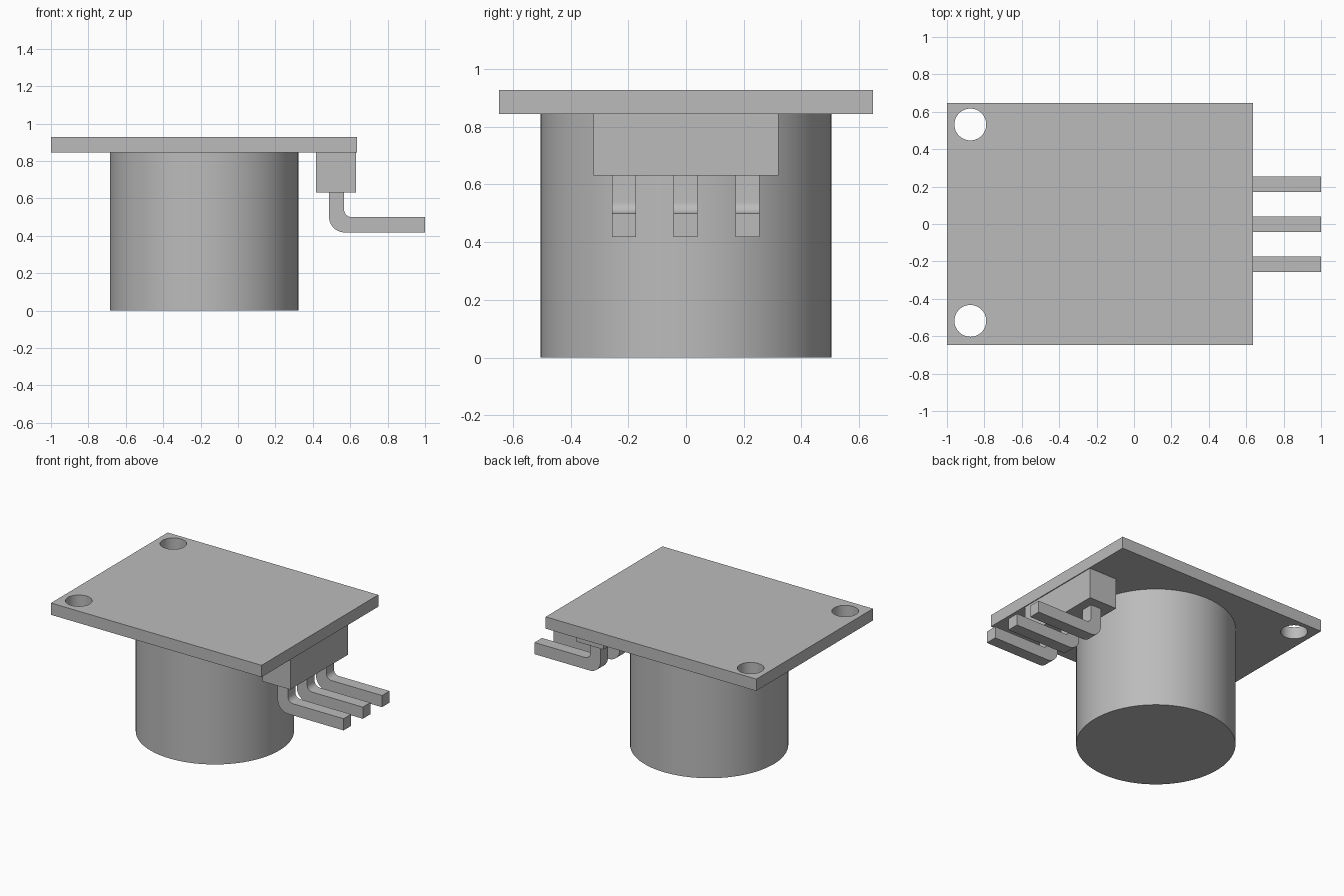
import bpy, bmesh, math
from mathutils import Vector

if "Cube" in bpy.data.objects:
    bpy.data.objects.remove(bpy.data.objects["Cube"])

grey = bpy.data.materials.new("plain grey")
grey.use_nodes = True
colour = (0.5, 0.5, 0.5, 1)
grey.diffuse_color = colour
grey.node_tree.nodes["Principled BSDF"].inputs["Base Color"].default_value = colour


def finish(name, bm):
    bmesh.ops.recalc_face_normals(bm, faces=bm.faces)
    mesh = bpy.data.meshes.new(name)
    bm.to_mesh(mesh)
    bm.free()
    mesh.materials.append(grey)
    obj = bpy.data.objects.new(name, mesh)
    bpy.context.collection.objects.link(obj)
    return obj


def box(name, low, high):
    low, high = Vector(low), Vector(high)
    bm = bmesh.new()
    bmesh.ops.create_cube(bm, size=1)
    bmesh.ops.scale(bm, vec=high - low, verts=bm.verts)
    bmesh.ops.translate(bm, vec=(low + high) / 2, verts=bm.verts)
    return finish(name, bm)


def cylinder(name, x, y, radius, z0, z1, segments=96):
    bm = bmesh.new()
    bmesh.ops.create_cone(bm, cap_ends=True, segments=segments, radius1=radius,
                          radius2=radius, depth=z1 - z0)
    bmesh.ops.translate(bm, vec=(x, y, (z0 + z1) / 2), verts=bm.verts)
    return finish(name, bm)


def smooth(obj):
    bpy.ops.object.select_all(action='DESELECT')
    obj.select_set(True)
    bpy.context.view_layer.objects.active = obj
    bpy.ops.object.shade_smooth_by_angle(angle=math.radians(30))


# Circuit board with two mounting holes
BOARD_LOW, BOARD_TOP = 0.845, 0.928
board = box("board", (-1, -0.648, BOARD_LOW), (0.637, 0.648, BOARD_TOP))
for side, y in (("left", 0.532), ("right", -0.518)):
    cutter = cylinder(f"hole_cutter_{side}", -0.875, y, 0.085, 0.8, 1, 48)
    cutter.hide_render = True
    cut = board.modifiers.new(f"hole_{side}", 'BOOLEAN')
    cut.operation = 'DIFFERENCE'
    cut.solver = 'EXACT'
    cut.object = cutter
    bpy.context.view_layer.objects.active = board
    bpy.ops.object.modifier_apply(modifier=cut.name)
    bpy.data.objects.remove(cutter)
smooth(board)

# Round body hanging below the board
smooth(cylinder("round_body", -0.18, 0, 0.504, 0, BOARD_LOW))

# Connector block
HEADER_LOW = 0.631
box("connector_block", (0.417, -0.321, HEADER_LOW), (0.631, 0.32, BOARD_LOW))


def arc(cx, cz, radius, steps=10):
    angles = [math.pi + math.pi / 2 * i / steps for i in range(steps + 1)]
    return [(cx + radius * math.cos(a), cz + radius * math.sin(a)) for a in angles]


# Bent square pins, extruded from an L-shaped side profile
LEFT, RIGHT, LOW, HIGH, WIDTH = 0.487, 0.567, 0.418, 0.5, 0.083
outer = arc(LEFT + 0.083, LOW + 0.083, 0.083)
inner = arc(RIGHT + 0.04, HIGH + 0.04, 0.04)
profile = ([(LEFT, HEADER_LOW)] + outer + [(1, LOW), (1, HIGH)]
           + inner[::-1] + [(RIGHT, HEADER_LOW)])
for i, name in enumerate(("right", "middle", "left")):
    y = (i - 1) * 0.2135 - 0.001
    bm = bmesh.new()
    face = bm.faces.new([bm.verts.new((x, y - WIDTH / 2, z)) for x, z in profile])
    moved = bmesh.ops.extrude_face_region(bm, geom=[face])["geom"]
    bmesh.ops.translate(bm, vec=(0, WIDTH, 0),
                        verts=[v for v in moved if isinstance(v, bmesh.types.BMVert)])
    smooth(finish(f"pin_{name}", bm))
